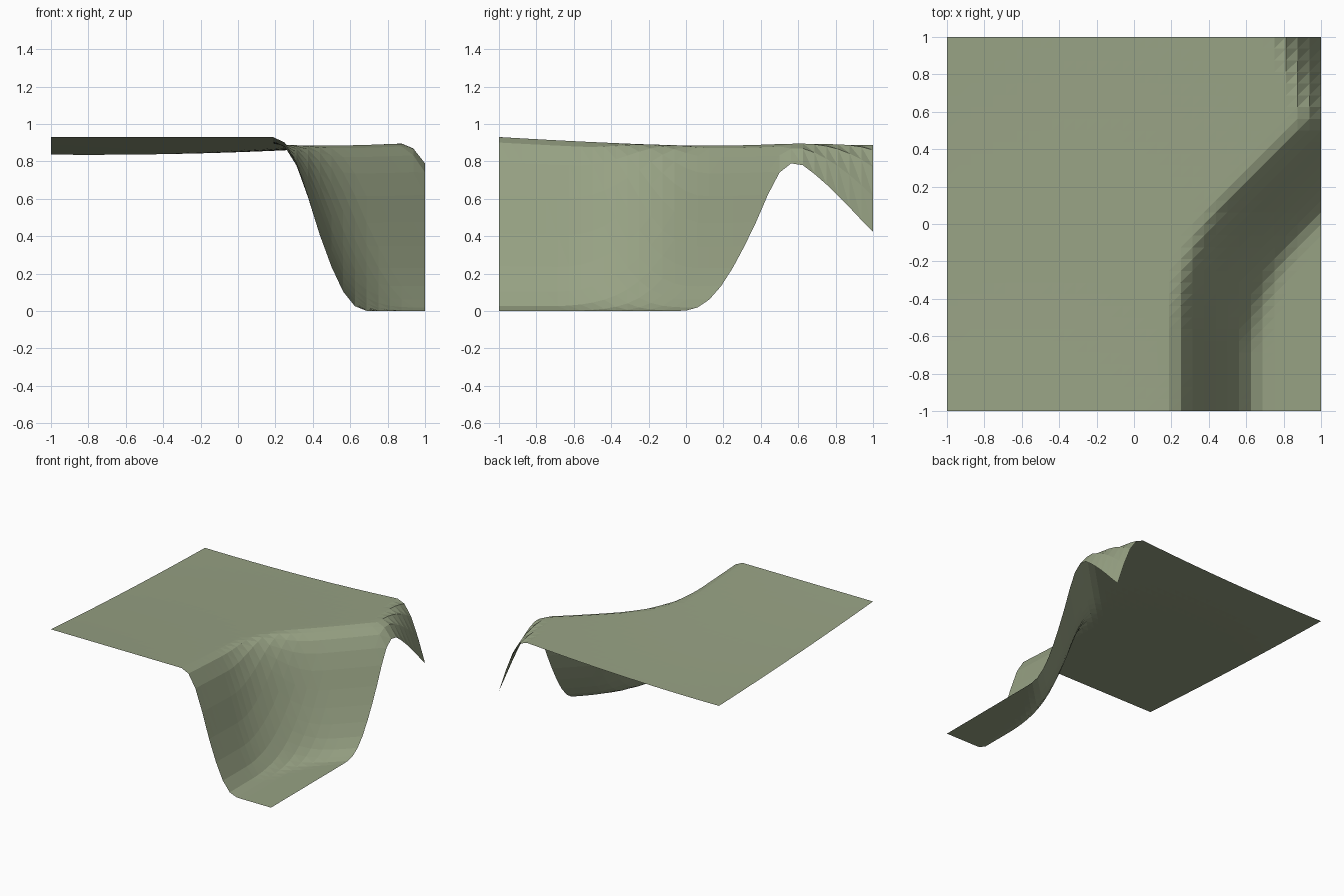
import bpy
import bmesh

cube = bpy.data.objects.get("Cube")
if cube:
    bpy.data.objects.remove(cube, do_unlink=True)

CELLS = 32
UPPER_RUN = 0.25    # horizontal run of the bank above its middle
LOWER_RUN = 0.295   # horizontal run below its middle


def smoother(t):
    t = min(max(t, 0.0), 1.0)
    return t ** 3 * (t * (6 * t - 15) + 10)


def smooth_min(a, b, k):
    h = max(k - abs(a - b), 0.0) / k
    return min(a, b) - h * h * k / 4


def plateau(x, y):
    # gently sagging upper ground, highest along the front
    back = 0.849 + 0.035 * x + 0.022 * x * x
    front = 0.93
    t = (y + 1) / 2
    return front + (back - front) * t - 0.011 * (1 - y * y)


def slope_offset(x, y):
    # signed distance past the middle of the bank, positive towards the low ground
    straight = x - 0.42
    diagonal = (x - y - 0.635) / 2 ** 0.5
    back_corner = 0.947 * (x - 1) + 0.32 * (y - 1) + 0.01
    valley = smooth_min(straight, diagonal, 0.3)
    return -smooth_min(-valley, -back_corner, 0.08)


def height(x, y):
    d = slope_offset(x, y)
    run = UPPER_RUN if d < 0 else LOWER_RUN
    return plateau(x, y) * (1 - smoother((d / run + 1) / 2))


# Ground sheet
bm = bmesh.new()
bmesh.ops.create_grid(bm, x_segments=CELLS, y_segments=CELLS, size=1)

# Split every cell along the same diagonal
for face in list(bm.faces):
    corners = sorted(face.verts, key=lambda v: v.co.x + v.co.y)
    bmesh.utils.face_split(face, corners[0], corners[-1])

# Shape the bank
for v in bm.verts:
    v.co.z = height(v.co.x, v.co.y)
bm.normal_update()

mesh = bpy.data.meshes.new("ground")
bm.to_mesh(mesh)
bm.free()
ground = bpy.data.objects.new("ground", mesh)
bpy.context.collection.objects.link(ground)

# Dull green colour
color = (0.31, 0.36, 0.23, 1)
mat = bpy.data.materials.new("dull_green")
mat.use_nodes = True
mat.diffuse_color = color
for node in mat.node_tree.nodes:
    if node.type == "BSDF_PRINCIPLED":
        node.inputs["Base Color"].default_value = color
        node.inputs["Roughness"].default_value = 0.9
mesh.materials.append(mat)
